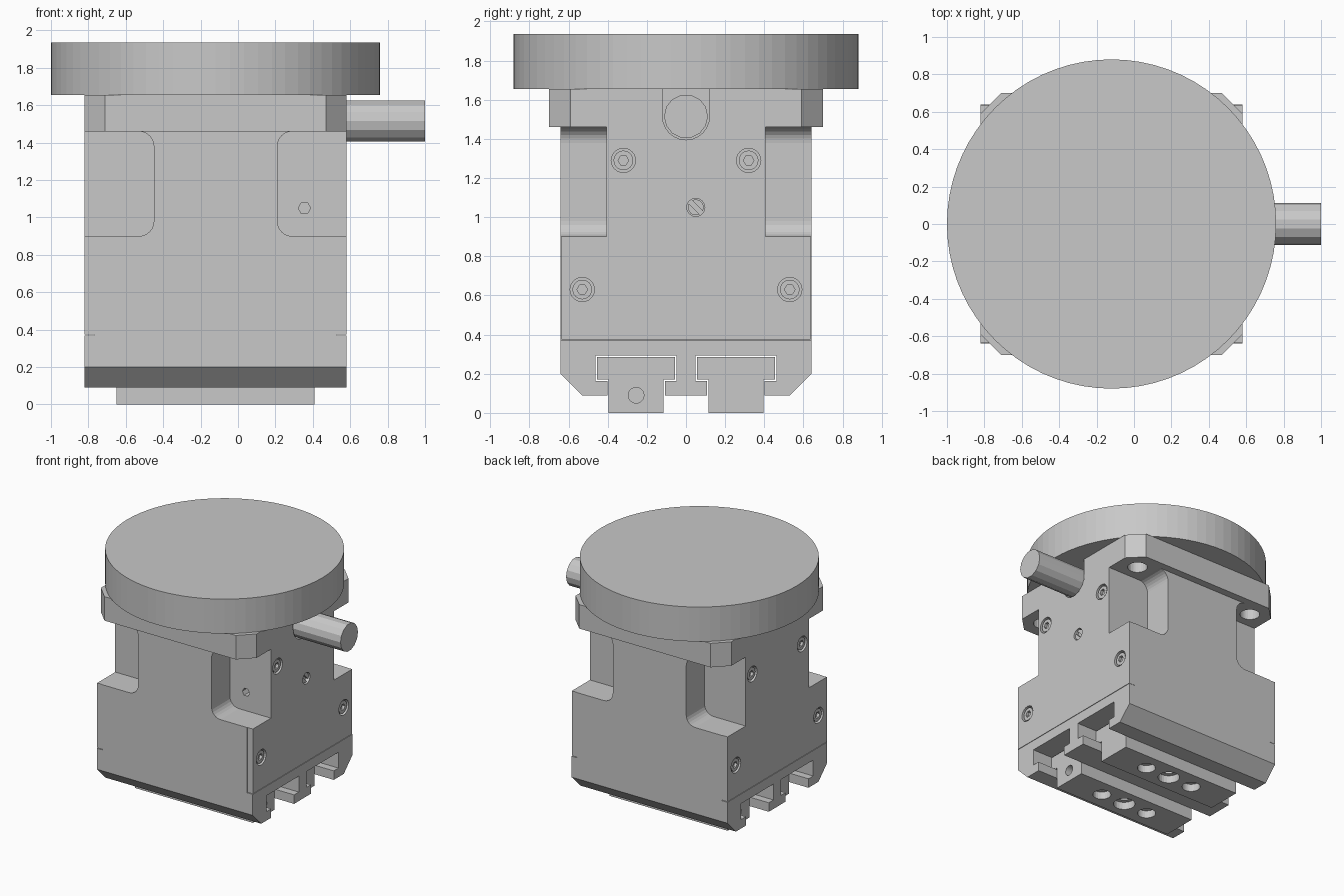
import bpy, bmesh
from math import cos, sin, pi

if "Cube" in bpy.data.objects:
    bpy.data.objects.remove(bpy.data.objects["Cube"], do_unlink=True)

CX = -0.12          # centre of the body in x
HX, HY = 0.70, 0.64  # half sizes of the body

grey = bpy.data.materials.new("light grey metal")
grey.use_nodes = True
grey.diffuse_color = (0.58, 0.58, 0.58, 1)
grey.node_tree.nodes["Principled BSDF"].inputs["Base Color"].default_value = (0.58, 0.58, 0.58, 1)


def prism(name, pts, axis, a, b):
    """Extrude a closed outline along an axis from a to b."""
    place = {"x": lambda p, q, t: (t, p, q),
             "y": lambda p, q, t: (p, t, q),
             "z": lambda p, q, t: (p, q, t)}[axis]
    bm = bmesh.new()
    low = [bm.verts.new(place(p, q, a)) for p, q in pts]
    high = [bm.verts.new(place(p, q, b)) for p, q in pts]
    bm.faces.new(low)
    bm.faces.new(high)
    n = len(pts)
    for i in range(n):
        j = (i + 1) % n
        bm.faces.new((low[i], low[j], high[j], high[i]))
    bmesh.ops.recalc_face_normals(bm, faces=bm.faces)
    mesh = bpy.data.meshes.new(name)
    bm.to_mesh(mesh)
    bm.free()
    mesh.materials.append(grey)
    ob = bpy.data.objects.new(name, mesh)
    bpy.context.collection.objects.link(ob)
    return ob


def ring(p, q, r, n=24):
    return [(p + r * cos(2 * pi * i / n), q + r * sin(2 * pi * i / n)) for i in range(n)]


def rect(p0, p1, q0, q1):
    return [(p0, q0), (p1, q0), (p1, q1), (p0, q1)]


def cut(targets, pts, axis, a, b):
    """Subtract a prism from every target."""
    tool = prism("cutter", pts, axis, a, b)
    tool.hide_render = True
    for ob in targets:
        mod = ob.modifiers.new("cut", "BOOLEAN")
        mod.operation = "DIFFERENCE"
        mod.solver = "EXACT"
        mod.object = tool
        bpy.context.view_layer.objects.active = ob
        bpy.ops.object.modifier_apply(modifier=mod.name)
    bpy.data.objects.remove(tool, do_unlink=True)


def tee(y, gap):
    """T outline of a jaw, grown by a gap for its guide slot."""
    s, h = 0.14 + gap, 0.20 + gap
    z0, z1, z2 = -10 * gap, 0.17 - gap, 0.285 + gap
    return [(y - s, z0), (y + s, z0), (y + s, z1), (y + h, z1),
            (y + h, z2), (y - h, z2), (y - h, z1), (y - s, z1)]


# Body with chamfered lower edges
body = prism("body", [(-0.53, 0.09), (0.53, 0.09), (HY, 0.20), (HY, 1.46),
                      (-HY, 1.46), (-HY, 0.20)], "x", CX - HX, CX + HX)
for y in (-0.255, 0.255):
    cut([body], tee(y, 0.007), "x", -1.2, 1.2)

# Side covers let into the body
covers = {}
for side, name in ((1, "left_cover"), (-1, "right_cover")):
    inner, outer = CX + side * 0.65, CX + side * HX
    cut([body], rect(-1, 1, 0.37, 1.6), "x", inner, outer + side * 0.1)
    covers[side] = prism(name, rect(-HY + 0.003, HY - 0.003, 0.374, 1.46), "x", inner, outer)
housing = [body] + list(covers.values())

# Rounded pockets at the four upper corners
R = 0.08
for sx in (1, -1):
    arc = [(0.33 + R - R * cos(t * pi / 12), R - R * sin(t * pi / 12)) for t in range(7)]
    outline = [(u, 1.46 - v) for u, v in arc]
    outline = [(u, 0.90 + v) for u, v in reversed(arc)] + outline
    outline += [(0.33 + R, 1.46), (0.9, 1.46), (0.9, 0.90)]
    outline = [(CX + sx * u, v) for u, v in outline]
    for sy in (1, -1):
        cut([body, covers[sx]], outline, "y", sy * 0.405, sy * 0.9)

# Mounting flange with chamfered corners and bolt holes
fx, fy, c = HX, 0.70, 0.11
corners = [(-fx + c, -fy), (fx - c, -fy), (fx, -fy + c), (fx, fy - c),
           (fx - c, fy), (-fx + c, fy), (-fx, fy - c), (-fx, -fy + c)]
flange = prism("flange", [(CX + p, q) for p, q in corners], "z", 1.46, 1.655)
for sx in (1, -1):
    for sy in (1, -1):
        cut([flange], ring(CX + sx * 0.54, sy * 0.54, 0.073), "z", 1.4, 1.7)

# Round top plate
prism("top_plate", ring(CX, 0, 0.88, 72), "z", 1.655, 1.935)

# Cable outlet: U notch and stub
notch = [(0.12 * cos(pi + i * pi / 12), 1.515 + 0.12 * sin(pi + i * pi / 12)) for i in range(13)]
cut([flange, body, covers[1]], notch + [(0.12, 1.7), (-0.12, 1.7)], "x", 0.42, 0.7)
prism("cable_stub", ring(0, 1.515, 0.112, 14), "x", 0.40, 1.0)

# Cover screws with hex sockets
for side in (1, -1):
    face = CX + side * HX
    for y, z in ((-0.32, 1.29), (0.32, 1.29), (-0.53, 0.63), (0.53, 0.63)):
        cut([covers[side]], ring(y, z, 0.062), "x", face - side * 0.035, face + side * 0.05)
        screw = prism("cover_screw", ring(y, z, 0.05), "x", face - side * 0.04, face - side * 0.008)
        cut([screw], ring(y, z, 0.027, 6), "x", face - side * 0.03, face + side * 0.05)

# Slotted adjusting screw on the outlet side
face, y, z = CX + HX, 0.05, 1.05
cut([covers[1]], ring(y, z, 0.046), "x", face - 0.035, face + 0.05)
plug = prism("slotted_screw", ring(y, z, 0.04), "x", face - 0.04, face - 0.01)
d, w = 0.06, 0.008
cut([plug], [(y - d - w, z + d - w), (y + d - w, z - d - w),
             (y + d + w, z - d + w), (y - d + w, z + d + w)], "x", face - 0.03, face + 0.05)

# Hex hole in one pocket wall
cut([body], ring(0.355, 1.05, 0.033, 6), "y", -0.5, -0.34)

# Sliding jaws with bottom bores and an end bore
for side, name in ((-1, "right_jaw"), (1, "left_jaw")):
    y = side * 0.255
    jaw = prism(name, tee(y, 0), "x", CX - 0.53, CX + 0.53)
    for dx, r in ((-0.215, 0.067), (0, 0.08), (0.215, 0.067)):
        cut([jaw], ring(CX + dx, y, r), "z", -0.1, 0.06)
        cut([jaw], ring(CX + dx, y, r * 0.6), "z", 0.05, 0.2)
    end = CX - side * 0.53
    cut([jaw], ring(y, 0.09, 0.04), "x", end + side * 0.12, end - side * 0.1)
